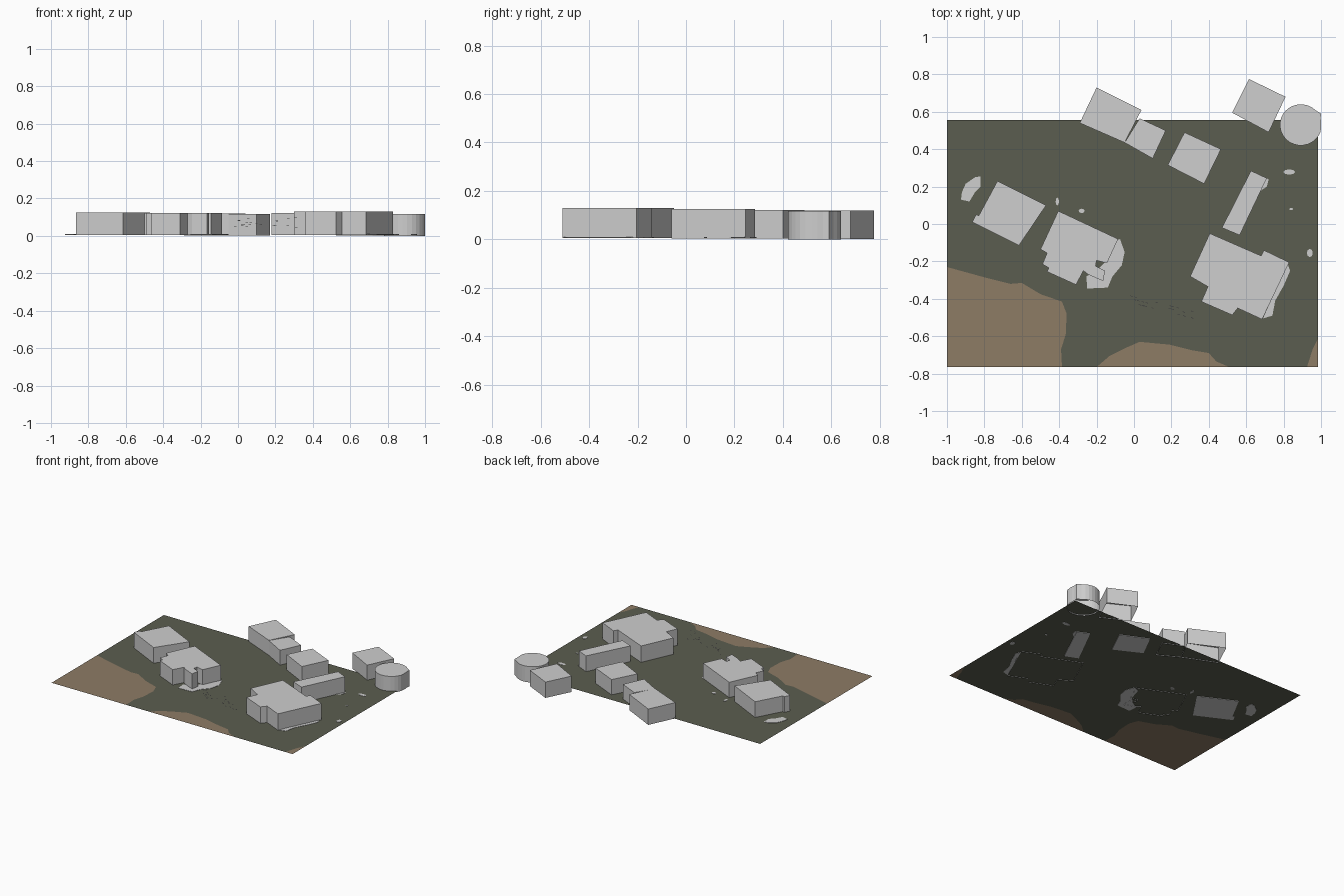
import bpy, math, random

if "Cube" in bpy.data.objects:
    bpy.data.objects.remove(bpy.data.objects["Cube"])

random.seed(4)
GROUND = 0.008


def material(name, rgb):
    m = bpy.data.materials.new(name)
    m.diffuse_color = (*rgb, 1)
    m.use_nodes = True
    m.node_tree.nodes["Principled BSDF"].inputs["Base Color"].default_value = m.diffuse_color
    return m


GREEN = material("dull_green", (0.105, 0.11, 0.08))
BROWN = material("earth_brown", (0.27, 0.20, 0.13))
GREY = material("light_grey", (0.62, 0.62, 0.62))


def add_mesh(name, verts, faces, mats):
    me = bpy.data.meshes.new(name)
    me.from_pydata(verts, [], faces)
    for m in mats:
        me.materials.append(m)
    ob = bpy.data.objects.new(name, me)
    bpy.context.collection.objects.link(ob)
    return ob


def prism(name, pts, z0, z1, floor=True, mat=GREY):
    """Extrude a footprint straight up, with or without a floor."""
    area = sum(a[0] * b[1] - b[0] * a[1] for a, b in zip(pts, pts[1:] + pts[:1]))
    if area < 0:
        pts = pts[::-1]
    n = len(pts)
    verts = [(x, y, z0) for x, y in pts] + [(x, y, z1) for x, y in pts]
    faces = [tuple(range(n, 2 * n))]
    faces += [(i, (i + 1) % n, (i + 1) % n + n, i + n) for i in range(n)]
    if floor:
        faces.append(tuple(range(n - 1, -1, -1)))
    return add_mesh(name, verts, faces, [mat])


# Ground sheet: green area and three bare-earth areas sharing borders
L, R, B, T = -1.0, 0.985, -0.765, 0.556
left = [(L, -.23), (-.8, -.285), (-.66, -.32), (-.6, -.315), (-.5, -.375),
        (-.385, -.415), (-.36, -.48), (-.365, -.59), (-.39, -.67), (-.385, B)]
mid = [(-.2, B), (-.13, -.705), (-.05, -.665), (.03, -.63), (.19, -.645),
       (.31, -.675), (.4, -.69), (.44, -.735), (.51, B)]
right = [(.925, B), (.955, -.67), (R, -.61)]
pts = left + mid + right + [(R, T), (L, T), (L, B), (R, B)]
a, b, c = len(left), len(left + mid), len(left + mid + right)
ground = add_mesh("ground", [(x, y, GROUND) for x, y in pts],
                  [tuple(range(c + 2)),
                   (c + 2,) + tuple(range(a - 1, -1, -1)),
                   tuple(range(b - 1, a - 1, -1)),
                   (c + 3,) + tuple(range(c - 1, b - 1, -1))], [GREEN, BROWN])
for f in ground.data.polygons[1:]:
    f.material_index = 1

# Stepped buildings
prism("west_building", [(-.73, .23), (-.47, .10), (-.615, -.115), (-.865, .01),
                        (-.845, .05), (-.83, .045)], .005, .125)
prism("middle_building", [(-.405, .07), (-.085, -.08), (-.145, -.21), (-.2, -.195),
                          (-.205, -.225), (-.155, -.25), (-.165, -.305), (-.245, -.27),
                          (-.27, -.25), (-.31, -.325), (-.465, -.255), (-.455, -.235),
                          (-.49, -.215), (-.465, -.155), (-.5, -.135)], .005, .122, False)
prism("east_building", [(.405, -.05), (.68, -.17), (.695, -.14), (.83, -.205),
                        (.685, -.51), (.555, -.45), (.525, -.487), (.36, -.415),
                        (.395, -.335), (.30, -.28)], .005, .13, False)

# Plain box buildings
prism("long_building", [(.625, .285), (.71, .245), (.565, -.06), (.47, -.02)], .004, .125)
prism("north_block", [(.27, .49), (.465, .40), (.375, .215), (.18, .315)], .004, .122)
prism("annex_block", [(.03, .565), (.17, .50), (.1, .35), (-.05, .435)], .003, .118, False)
prism("northwest_block", [(-.2, .73), (.04, .61), (-.05, .435), (-.29, .54)], .002, .12, False)
prism("northeast_block", [(.615, .775), (.81, .68), (.72, .49), (.525, .595)], .002, .12, False)

# Round building, flattened on its east side
ring = [(min(1.0, .892 + .112 * math.cos(t)), .53 + .11 * math.sin(t))
        for t in (math.tau * (i + .5) / 28 for i in range(28))]
ring = [(1.0, .59) if abs(x - .98) < .02 and .57 < y < .6 else (x, y) for x, y in ring]
prism("round_building", ring, 0, .118, False)

# Thin paved pads beside the buildings
pad = lambda name, p: prism(name, p, GROUND - .002, GROUND + .002)
pad("middle_pad", [(-.075, -.08), (-.05, -.15), (-.065, -.22), (-.115, -.28), (-.14, -.34),
                   (-.25, -.345), (-.255, -.28), (-.2, -.25), (-.15, -.2), (-.12, -.1)])
pad("east_pad", [(.82, -.21), (.835, -.25), (.80, -.33), (.755, -.41), (.74, -.49), (.69, -.505)])
pad("west_pad", [(-.82, .255), (-.85, .25), (-.9, .215), (-.92, .17), (-.925, .13),
                 (-.88, .12), (-.85, .17), (-.82, .2)])
pad("long_building_pad", [(.69, .25), (.72, .24), (.71, .2), (.68, .18)])

# Small scattered pads
for i, (x, y, rx, ry) in enumerate([(.83, .278, .032, .014), (.94, -.155, .016, .022),
                                    (-.41, .12, .009, .022), (-.28, .07, .016, .012),
                                    (.84, .08, .01, .006)]):
    pad(f"small_pad_{i}", [(x + rx * math.cos(t), y + ry * math.sin(t))
                           for t in (math.tau * k / 8 for k in range(8))])

# Tiny light flakes hovering over the open yard
for i in range(26):
    x = random.choice([random.uniform(-.03, .13), random.uniform(.18, .31)])
    y = -.405 - .25 * x + random.choice([-.02, 0, .015])
    z = random.uniform(.045, .1)
    prism(f"yard_flake_{i}", [(x, y), (x + .012, y - .005), (x + .013, y - .002),
                              (x + .001, y + .003)], z, z + .002)
